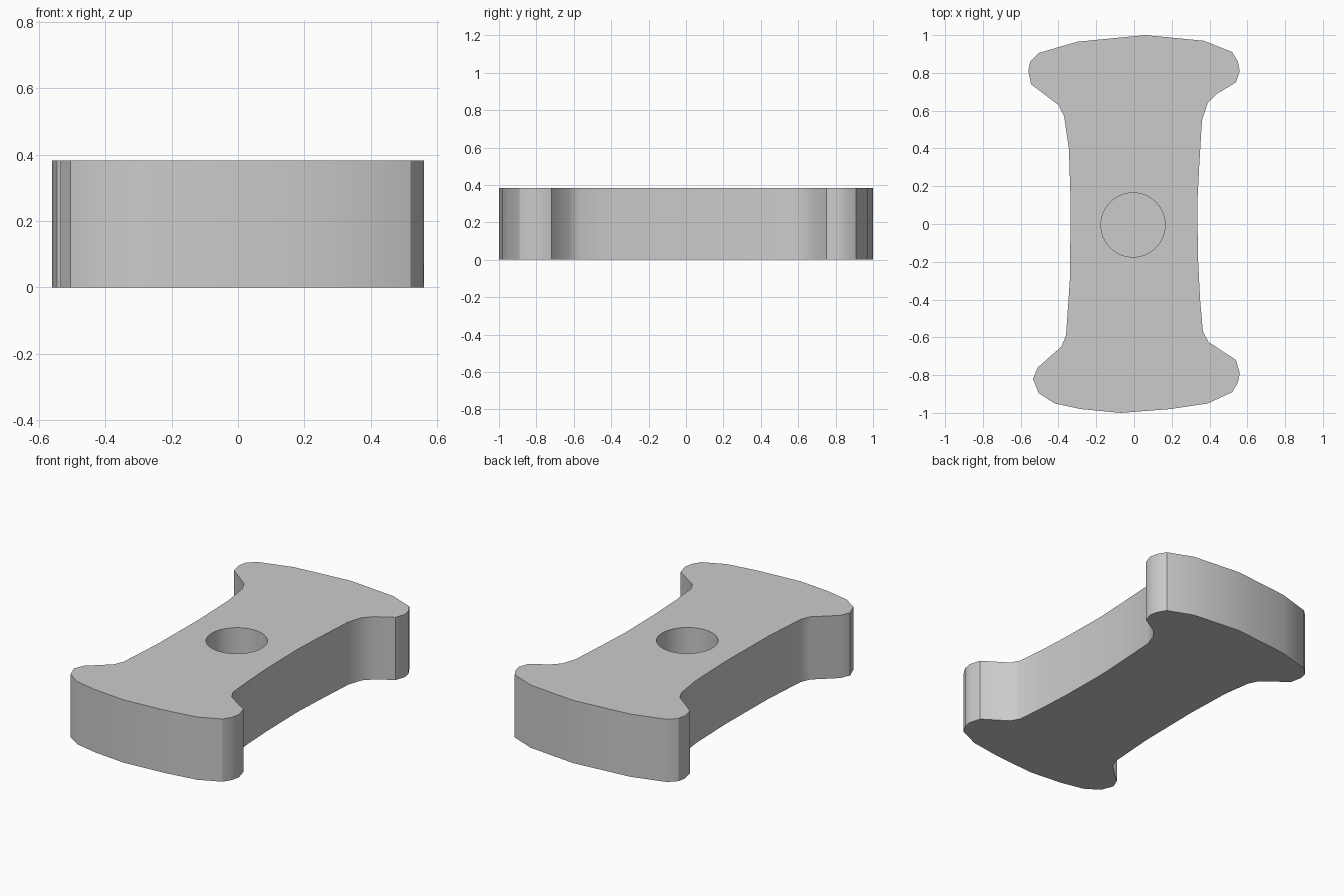
import bpy
import bmesh
import math

HEIGHT = 0.383
HOLE_DEPTH = 0.3
HOLE_RADIUS = 0.17

# Worn, slightly uneven outline, clockwise from the back edge
BACK_LEFT = [(.06, 1), (.37, .97), (.52, .91), (.55, .86), (.56, .81), (.54, .75), (.44, .69), (.39, .64)]
LEFT_WAIST = [(.36, .55), (.345, .3), (.335, .1), (.34, -.2), (.35, -.4), (.365, -.57)]
FRONT_LEFT = [(.395, -.625), (.54, -.72), (.56, -.79), (.55, -.84), (.52, -.89), (.39, -.95), (.19, -.98)]
FRONT_RIGHT = [(-.07, -1), (-.28, -.98), (-.42, -.95), (-.505, -.895), (-.535, -.82), (-.51, -.76), (-.385, -.65)]
RIGHT_WAIST = [(-.36, -.59), (-.34, -.3), (-.335, .1), (-.345, .4), (-.37, .57)]
BACK_RIGHT = [(-.4, .63), (-.545, .74), (-.56, .81), (-.55, .86), (-.505, .905), (-.3, .965)]
OUTLINE = BACK_LEFT + LEFT_WAIST + FRONT_LEFT + FRONT_RIGHT + RIGHT_WAIST + BACK_RIGHT


def make_material(name, value):
    material = bpy.data.materials.new(name)
    material.use_nodes = True
    color = (value, value, value, 1)
    material.diffuse_color = color
    material.node_tree.nodes["Principled BSDF"].inputs["Base Color"].default_value = color
    return material


def make_prism(name, points, bottom, top):
    """Extrude a flat outline upwards into a closed solid."""
    bm = bmesh.new()
    base = bm.faces.new([bm.verts.new((x, y, bottom)) for x, y in points])
    result = bmesh.ops.extrude_face_region(bm, geom=[base], use_keep_orig=True)
    raised = [v for v in result["geom"] if isinstance(v, bmesh.types.BMVert)]
    bmesh.ops.translate(bm, verts=raised, vec=(0, 0, top - bottom))
    bmesh.ops.recalc_face_normals(bm, faces=bm.faces)
    mesh = bpy.data.meshes.new(name)
    bm.to_mesh(mesh)
    bm.free()
    obj = bpy.data.objects.new(name, mesh)
    bpy.context.collection.objects.link(obj)
    return obj


cube = bpy.data.objects.get("Cube")
if cube:
    bpy.data.objects.remove(cube, do_unlink=True)

# Flared block body
body = make_prism("flared_block", OUTLINE, 0, HEIGHT)
body.data.materials.append(make_material("plain grey", 0.6))

# Round blind socket sunk into the top
steps = 64
circle = [(HOLE_RADIUS * math.cos(math.tau * i / steps) - .005,
           HOLE_RADIUS * math.sin(math.tau * i / steps) - .005) for i in range(steps)]
cutter = make_prism("socket_cutter", circle, HEIGHT - HOLE_DEPTH, HEIGHT + .1)
cutter.hide_render = True
socket = body.modifiers.new("socket", 'BOOLEAN')
socket.operation = 'DIFFERENCE'
socket.solver = 'EXACT'
socket.object = cutter

bpy.ops.object.select_all(action='DESELECT')
bpy.context.view_layer.objects.active = body
body.select_set(True)
bpy.ops.object.modifier_apply(modifier=socket.name)
bpy.data.objects.remove(cutter, do_unlink=True)

# Soft sides with crisp rims
bpy.ops.object.shade_smooth_by_angle(angle=math.radians(32))
